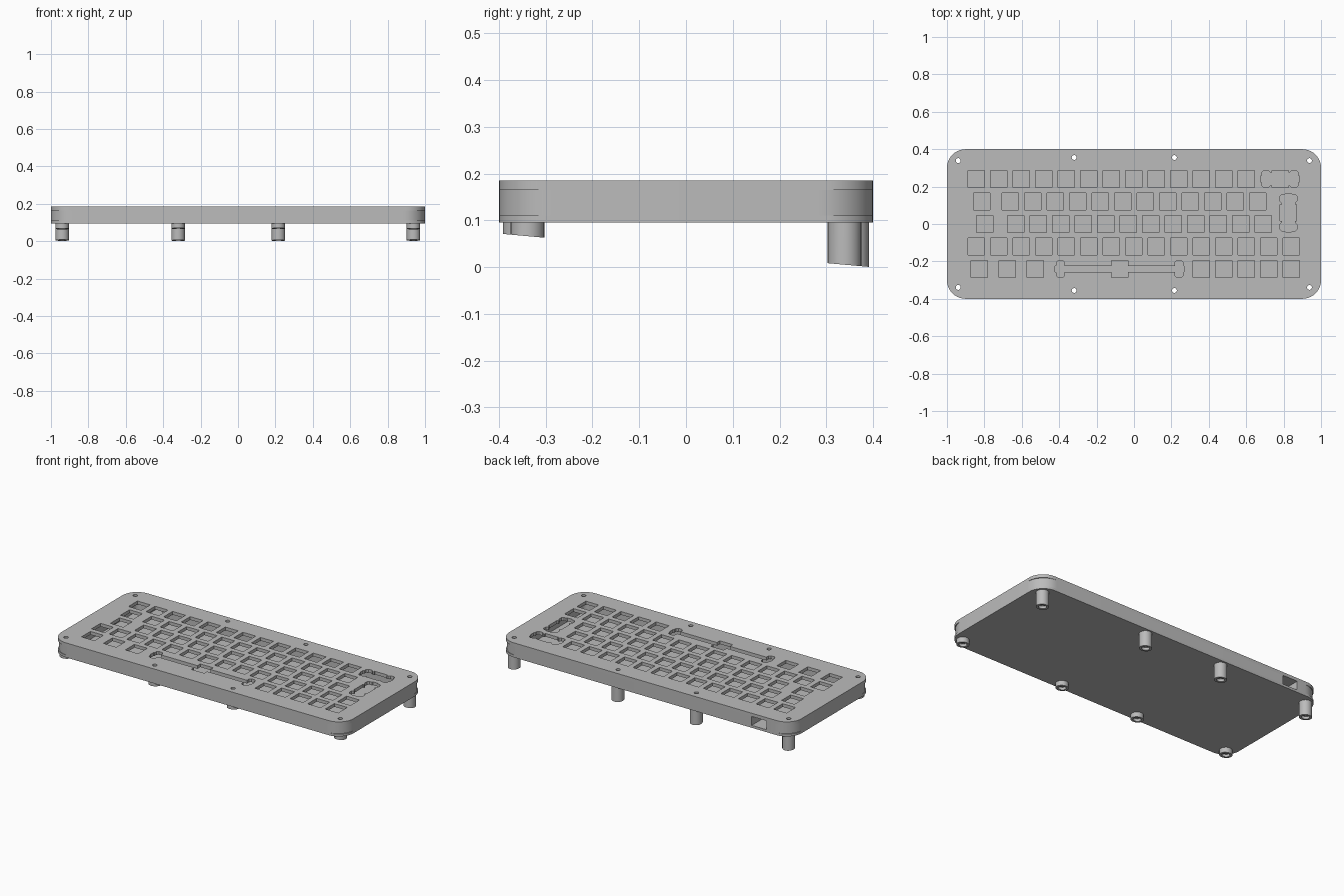
import bpy, bmesh
from math import cos, sin, pi

cube = bpy.data.objects.get("Cube")
if cube:
    bpy.data.objects.remove(cube, do_unlink=True)

GREY = bpy.data.materials.new("plain grey")
GREY.use_nodes = True
GREY.diffuse_color = (0.5, 0.5, 0.5, 1)
GREY.node_tree.nodes["Principled BSDF"].inputs["Base Color"].default_value = (0.5, 0.5, 0.5, 1)

UNIT = 0.1203                 # key pitch
LEFT = -7.51 * UNIT           # left edge of the key field
HALF = 0.0442                 # half a switch cutout
SCREW = 0.013
SCREWS = [(x, s * y) for s in (1, -1)
          for x, y in ((-0.94, 0.339), (-0.32, 0.3555), (0.216, 0.3555), (0.938, 0.339))]


def rounded(hx, hy, r, n=10):
    """Rounded rectangle, one arc after another from the back left corner."""
    pts = []
    for k, (sx, sy) in enumerate(((1, 1), (-1, 1), (-1, -1), (1, -1))):
        for i in range(n + 1):
            a = (k + i / n) * pi / 2
            pts.append((sx * (hx - r) + r * cos(a), sy * (hy - r) + r * sin(a)))
    return pts


def circle(x, y, r, n=24):
    return [(x + r * cos(2 * pi * i / n), y + r * sin(2 * pi * i / n)) for i in range(n)]


def switch(x, y):
    return [(x + i * HALF, y + j * HALF) for i, j in ((-1, -1), (1, -1), (1, 1), (-1, 1))]


def stabilised(x, y, d, bar, upright=False):
    """Switch cutout joined by a slot to a stabiliser cutout on each side."""
    q = [(HALF, HALF), (HALF, bar), (d - .022, bar), (d - .022, .036), (d - .012, .046),
         (d + .012, .046), (d + .022, .036), (d + .022, .02), (d + .028, .015)]
    pts = (q + [(a, -b) for a, b in reversed(q)]
           + [(-a, -b) for a, b in q] + [(-a, b) for a, b in reversed(q)])
    return [(x + b, y + a) if upright else (x + a, y + b) for a, b in pts]


def finish(bm, name):
    bmesh.ops.remove_doubles(bm, verts=bm.verts, dist=1e-5)
    bmesh.ops.recalc_face_normals(bm, faces=bm.faces)
    mesh = bpy.data.meshes.new(name)
    bm.to_mesh(mesh)
    bm.free()
    mesh.materials.append(GREY)
    obj = bpy.data.objects.new(name, mesh)
    bpy.context.collection.objects.link(obj)
    bpy.ops.object.select_all(action='DESELECT')
    obj.select_set(True)
    bpy.context.view_layer.objects.active = obj
    bpy.ops.object.shade_smooth_by_angle(angle=pi / 6)


def layer(name, loops, z0, z1):
    """Flat sheet filled between an outline and its holes."""
    curve = bpy.data.curves.new(name, 'CURVE')
    curve.dimensions = '2D'
    curve.fill_mode = 'BOTH'
    curve.extrude = (z1 - z0) / 2
    for loop in loops:
        spline = curve.splines.new('POLY')
        spline.points.add(len(loop) - 1)
        for p, (x, y) in zip(spline.points, loop):
            p.co = (x, y, 0, 1)
        spline.use_cyclic_u = True
    tmp = bpy.data.objects.new(name + " outline", curve)
    bpy.context.collection.objects.link(tmp)
    mesh = bpy.data.meshes.new_from_object(
        tmp.evaluated_get(bpy.context.evaluated_depsgraph_get()))
    bm = bmesh.new()
    bm.from_mesh(mesh)
    bmesh.ops.translate(bm, verts=bm.verts, vec=(0, 0, (z0 + z1) / 2))
    bpy.data.objects.remove(tmp, do_unlink=True)
    bpy.data.curves.remove(curve)
    bpy.data.meshes.remove(mesh)
    finish(bm, name)


# Switch plate: key centres per row in key units, back row first
rows = [
    [i + 0.5 for i in range(13)],
    [0.75] + [i + 2 for i in range(12)],
    [0.875] + [i + 2.25 for i in range(12)],
    [i + 0.5 for i in range(15)],
    [0.625, 1.875, 3.125] + [i + 10.5 for i in range(5)],
]
screw_holes = [circle(x, y, SCREW) for x, y in SCREWS]
cutouts = [switch(LEFT + u * UNIT, (2 - r) * UNIT) for r, row in enumerate(rows) for u in row]
cutouts += [
    stabilised(LEFT + 14 * UNIT, 2 * UNIT, 0.0754, 0.035),
    stabilised(LEFT + 14.375 * UNIT, 0.5 * UNIT, 0.0754, 0.035, upright=True),
    stabilised(LEFT + 6.875 * UNIT, -2 * UNIT, 0.317, 0.016),
]
outline = rounded(1, 0.4, 0.1)
layer("switch_plate", [outline] + screw_holes + cutouts, 0.165, 0.185)

# Middle frame: open ring with a cable port through the back wall
outer, inner = rounded(1, 0.4, 0.115), rounded(0.905, 0.305, 0.03)
outer, inner = outer[11:] + outer[:11], inner[11:] + inner[:11]
ring = ([(-0.83, 0.4)] + outer + [(-0.73, 0.4), (-0.73, 0.305)]
        + inner[::-1] + [(-0.83, 0.305)])
layer("middle_frame", [ring] + screw_holes, 0.11, 0.165)

# Bottom plate
layer("bottom_plate", [outline] + screw_holes, 0.095, 0.11)


# Feet: tubes cut by one sloping desk plane, with a recess for the screw head
def foot(name, x, y, n=32):
    bm = bmesh.new()
    profile = [(0.036, None), (0.036, 0), (0.022, 0), (0.022, 0.016), (SCREW, 0.016), (SCREW, None)]
    rings = []
    for r, lift in profile:
        rings.append([bm.verts.new((px, py, 0.095 if lift is None else 0.0355 - 0.09 * py + lift))
                      for px, py in circle(x, y, r, n)])
    for a, b in zip(rings, rings[1:] + rings[:1]):
        for i in range(n):
            j = (i + 1) % n
            bm.faces.new((a[i], a[j], b[j], b[i]))
    finish(bm, name)


for k, (x, y) in enumerate(SCREWS):
    foot(("back" if y > 0 else "front") + f"_foot_{k % 4 + 1}", x, y)
